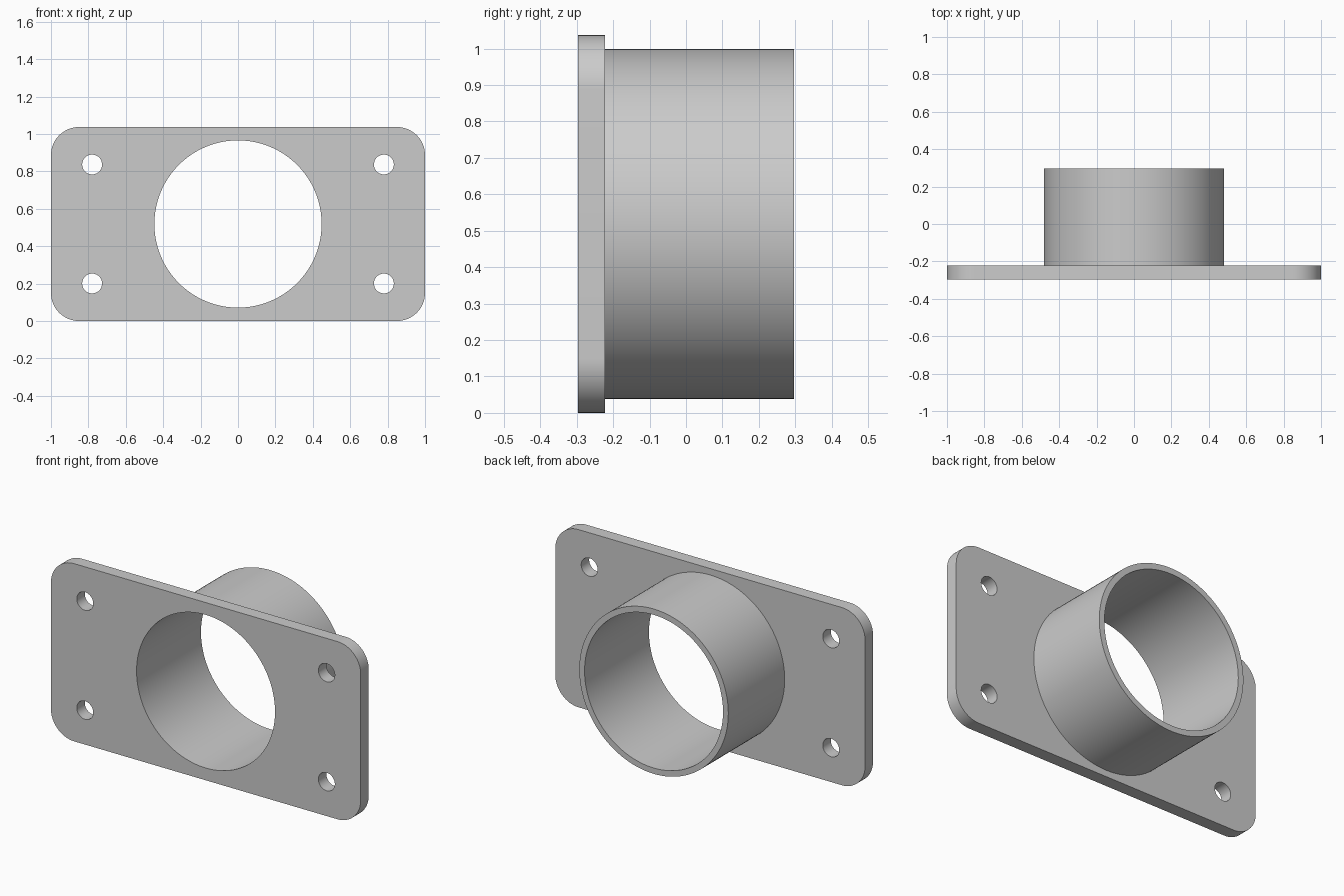
import bpy, bmesh
from math import cos, sin, pi, radians

cube = bpy.data.objects.get("Cube")
if cube:
    bpy.data.objects.remove(cube, do_unlink=True)

HALF_W, HEIGHT, CORNER = 1.0, 1.037, 0.15
MID = HEIGHT / 2
FRONT, PLATE_BACK, REAR = -0.297, -0.223, 0.297
BORE, TUBE_OUTER = 0.447, 0.481
BOLT_X, BOLT_Z, BOLT_R = 0.78, 0.318, 0.053

metal = bpy.data.materials.new("plain grey")
metal.use_nodes = True
grey = (0.6, 0.6, 0.6, 1)
metal.diffuse_color = grey
metal.node_tree.nodes["Principled BSDF"].inputs["Base Color"].default_value = grey


def circle(r, x=0.0, z=MID, n=128):
    return [(x + r * cos(2 * pi * i / n), z + r * sin(2 * pi * i / n)) for i in range(n)]


def rounded_rectangle(steps=16):
    points = []
    for k, (sx, sz) in enumerate([(1, 1), (-1, 1), (-1, -1), (1, -1)]):
        cx, cz = sx * (HALF_W - CORNER), MID + sz * (MID - CORNER)
        for i in range(steps + 1):
            a = pi / 2 * (k + i / steps)
            points.append((cx + CORNER * cos(a), cz + CORNER * sin(a)))
    return points


def extruded(name, loops, y0, y1):
    """Fill an outline with holes and extrude it along y."""
    bm = bmesh.new()
    edges = []
    for loop in loops:
        verts = [bm.verts.new((x, y0, z)) for x, z in loop]
        edges += [bm.edges.new((v, verts[i - 1])) for i, v in enumerate(verts)]
    bmesh.ops.triangle_fill(bm, edges=edges, use_beauty=True, use_dissolve=False)
    ext = bmesh.ops.extrude_face_region(bm, geom=bm.faces[:], use_keep_orig=True)
    moved = [g for g in ext["geom"] if isinstance(g, bmesh.types.BMVert)]
    bmesh.ops.translate(bm, verts=moved, vec=(0, y1 - y0, 0))
    bmesh.ops.recalc_face_normals(bm, faces=bm.faces[:])
    mesh = bpy.data.meshes.new(name)
    bm.to_mesh(mesh)
    bm.free()
    mesh.materials.append(metal)
    obj = bpy.data.objects.new(name, mesh)
    bpy.context.collection.objects.link(obj)
    bpy.ops.object.select_all(action='DESELECT')
    obj.select_set(True)
    bpy.context.view_layer.objects.active = obj
    bpy.ops.object.shade_smooth_by_angle(angle=radians(30))
    return obj


# Mounting plate with rounded corners, central bore and four bolt holes
bolt_holes = [circle(BOLT_R, sx * BOLT_X, MID + sz * BOLT_Z, 48)
              for sx in (-1, 1) for sz in (-1, 1)]
extruded("flange_plate", [rounded_rectangle(), circle(BORE)] + bolt_holes, FRONT, PLATE_BACK)

# Round tube standing on the back of the plate
extruded("tube", [circle(TUBE_OUTER), circle(BORE)], PLATE_BACK, REAR)
